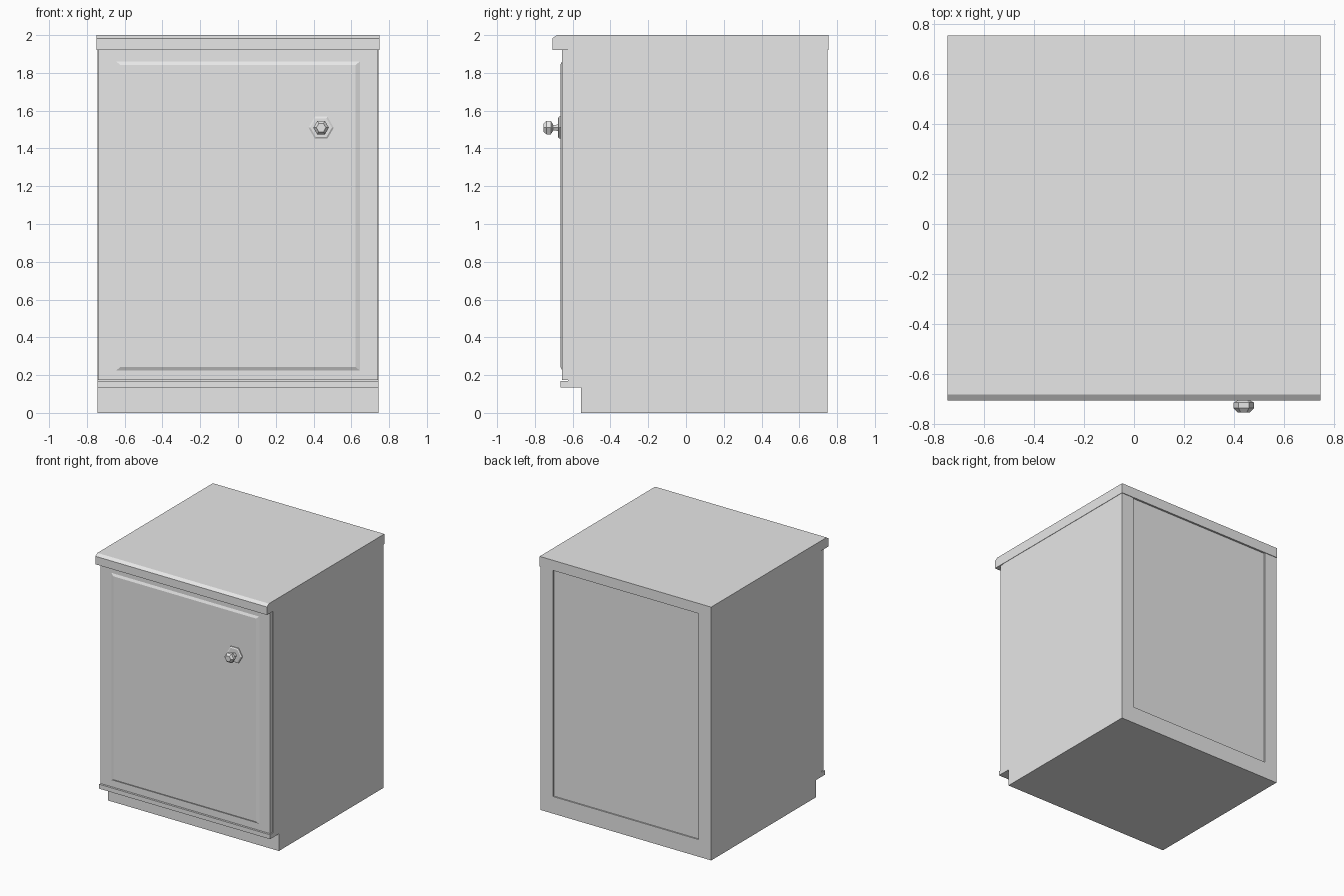
import bpy
import math

cube = bpy.data.objects.get("Cube")
if cube:
    bpy.data.objects.remove(cube, do_unlink=True)

GREY = (0.8, 0.8, 0.8, 1)
grey = bpy.data.materials.new("light_grey")
grey.use_nodes = True
grey.diffuse_color = GREY
grey.node_tree.nodes["Principled BSDF"].inputs["Base Color"].default_value = GREY

HALF = 0.745   # half width of the cabinet
BACK = 0.75
KICK_TOP, STRIP_TOP, TOP_UNDER = 0.135, 0.17, 1.92


def mesh_object(name, verts, faces):
    mesh = bpy.data.meshes.new(name)
    mesh.from_pydata(verts, [], faces)
    mesh.materials.append(grey)
    obj = bpy.data.objects.new(name, mesh)
    bpy.context.collection.objects.link(obj)
    return obj


def loft(name, rings):
    """Join equal-sized rings of points into a capped solid."""
    n = len(rings[0])
    faces = [tuple(range(n))[::-1]]
    for r in range(len(rings) - 1):
        a, b = r * n, (r + 1) * n
        faces += [(a + i, a + (i + 1) % n, b + (i + 1) % n, b + i) for i in range(n)]
    last = (len(rings) - 1) * n
    faces.append(tuple(range(last, last + n)))
    return mesh_object(name, [p for ring in rings for p in ring], faces)


def rect(x, y, z0, z1):
    return [(-x, y, z0), (-x, y, z1), (x, y, z1), (x, y, z0)]


def box(name, x0, x1, y0, y1, z0, z1):
    ring = [(x0, z0), (x0, z1), (x1, z1), (x1, z0)]
    return loft(name, [[(x, y, z) for x, z in ring] for y in (y1, y0)])


def extrude_x(name, profile, half):
    return loft(name, [[(x, y, z) for y, z in profile] for x in (-half, half)])


def turned(name, profile, x, z, sides=6):
    """Six-sided turned part along y from (radius, y) pairs."""
    angles = [math.tau * i / sides for i in range(sides)]
    return loft(name, [[(x + r * math.cos(a), y, z - r * math.sin(a)) for a in angles]
                       for r, y in profile])


# Carcass with a recessed back panel between two stiles
box("carcass", -HALF, HALF, -0.625, BACK - 0.01, KICK_TOP, TOP_UNDER)
for side, sign in (("left", 1), ("right", -1)):
    x0, x1 = sorted((sign * 0.635, sign * HALF))
    box(side + "_back_stile", x0, x1, BACK - 0.01, BACK, KICK_TOP, TOP_UNDER)

# Plinth and bottom ledge
box("plinth", -HALF, HALF, -0.555, BACK, 0, KICK_TOP)
box("bottom_ledge", -HALF, HALF, -0.665, -0.625, KICK_TOP, STRIP_TOP)

# Worktop with chamfered front edge
extrude_x("worktop", [(-0.708, TOP_UNDER), (0.755, TOP_UNDER), (0.755, 2),
                      (-0.683, 2), (-0.708, 1.983)], 0.748)

# Door slab and its raised, bevelled field
box("door", -0.74, 0.74, -0.656, -0.625, STRIP_TOP + 0.004, TOP_UNDER)
loft("door_raised_panel", [rect(0.645, -0.656, 0.225, 1.86),
                           rect(0.622, -0.665, 0.243, 1.842)])

# Knob: backplate, stem and faceted head
KX, KZ = 0.44, 1.51
turned("knob_backplate", [(0.067, -0.66), (0.067, -0.672), (0.057, -0.678)], KX, KZ)
turned("knob_stem", [(0.026, -0.67), (0.016, -0.69), (0.018, -0.715)], KX, KZ)
turned("knob_head", [(0.022, -0.705), (0.041, -0.716), (0.041, -0.738),
                     (0.025, -0.755)], KX, KZ)
